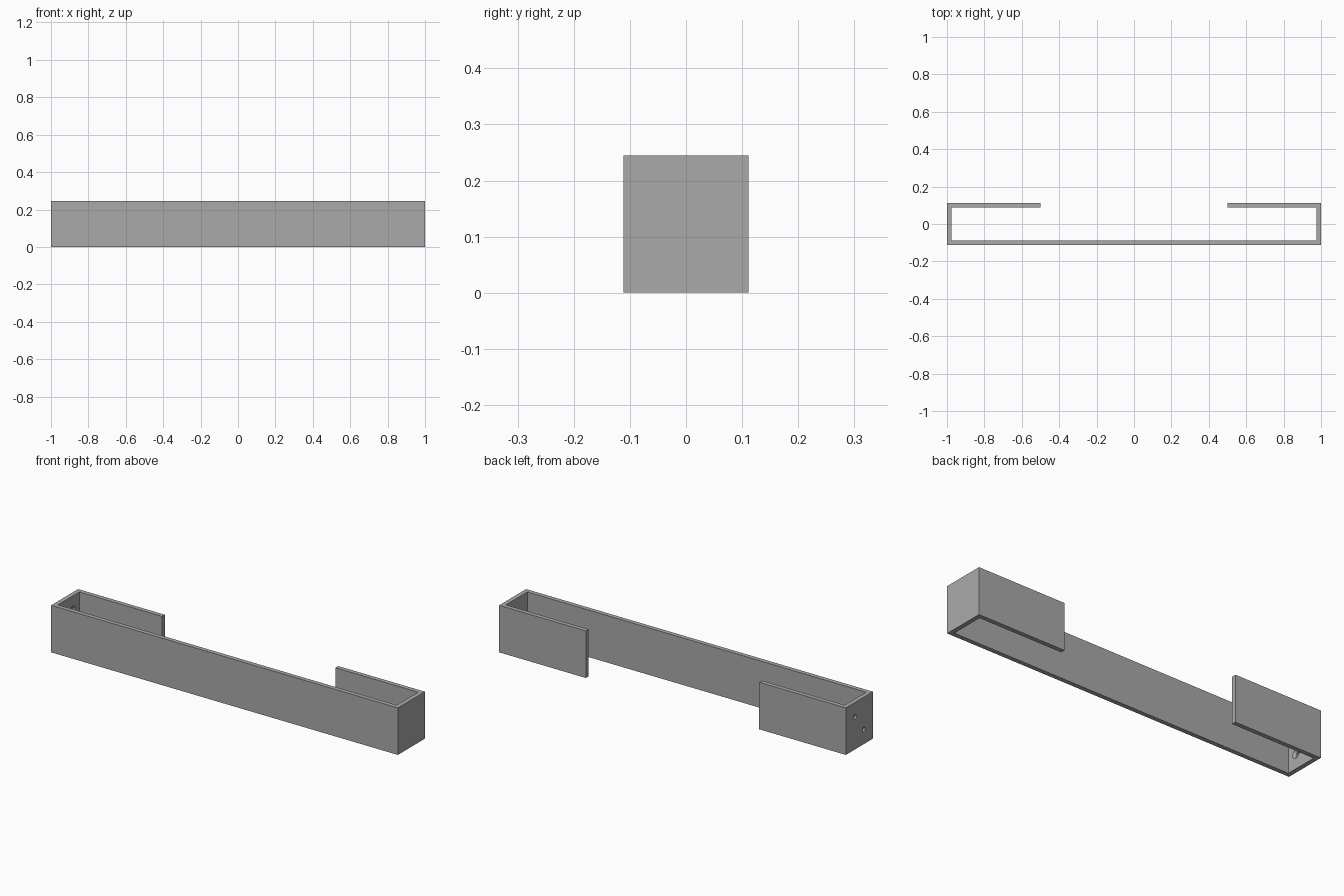
import bpy, bmesh
from math import tau
from mathutils import Vector

cube = bpy.data.objects.get("Cube")
if cube:
    bpy.data.objects.remove(cube, do_unlink=True)

HALF_X, HALF_Y, HEIGHT = 1.0, 0.111, 0.245
WALL = 0.023
LIP_END = 0.5

grey = bpy.data.materials.new("plain grey")
grey.use_nodes = True
colour = (0.4, 0.4, 0.4, 1)
grey.diffuse_color = colour
grey.node_tree.nodes["Principled BSDF"].inputs["Base Color"].default_value = colour


def make_object(name, bm):
    bmesh.ops.recalc_face_normals(bm, faces=bm.faces)
    mesh = bpy.data.meshes.new(name)
    bm.to_mesh(mesh)
    bm.free()
    mesh.materials.append(grey)
    obj = bpy.data.objects.new(name, mesh)
    bpy.context.collection.objects.link(obj)
    return obj


# Channel: flat C-shaped outline with two back lips, extruded upward
inner_x, inner_y = HALF_X - WALL, HALF_Y - WALL
right_side = [(HALF_X, -HALF_Y), (HALF_X, HALF_Y), (LIP_END, HALF_Y),
              (LIP_END, inner_y), (inner_x, inner_y), (inner_x, -inner_y)]
outline = right_side + [(-x, y) for x, y in reversed(right_side)]
bm = bmesh.new()
base = bm.faces.new([bm.verts.new((x, y, 0)) for x, y in outline])
top = bmesh.ops.extrude_face_region(bm, geom=[base], use_keep_orig=True)["geom"]
bmesh.ops.translate(bm, vec=(0, 0, HEIGHT),
                    verts=[v for v in top if isinstance(v, bmesh.types.BMVert)])
channel = make_object("bracket_channel", bm)

# Screw holes in one end wall, countersunk from the inside
hole_profile = [(-HALF_X - 0.02, 0), (-HALF_X - 0.02, 0.012),
                (-HALF_X + 0.011, 0.012), (-inner_x, 0.022),
                (-inner_x + 0.01, 0.022), (-inner_x + 0.01, 0)]
bm = bmesh.new()
for y, z in ((0.036, 0.168), (-0.036, 0.077)):
    points = [bm.verts.new((x, y, z + r)) for x, r in hole_profile]
    edges = [bm.edges.new(pair) for pair in zip(points, points[1:])]
    bmesh.ops.spin(bm, geom=points + edges, cent=Vector((0, y, z)),
                   axis=(1, 0, 0), angle=tau, steps=24)
bmesh.ops.remove_doubles(bm, verts=bm.verts, dist=0.0001)
cutter = make_object("screw_hole_cutter", bm)
cutter.hide_render = True

cut = channel.modifiers.new("screw_holes", "BOOLEAN")
cut.operation = "DIFFERENCE"
cut.solver = "EXACT"
cut.object = cutter
bpy.context.view_layer.objects.active = channel
channel.select_set(True)
bpy.ops.object.modifier_apply(modifier=cut.name)
bpy.data.objects.remove(cutter, do_unlink=True)
